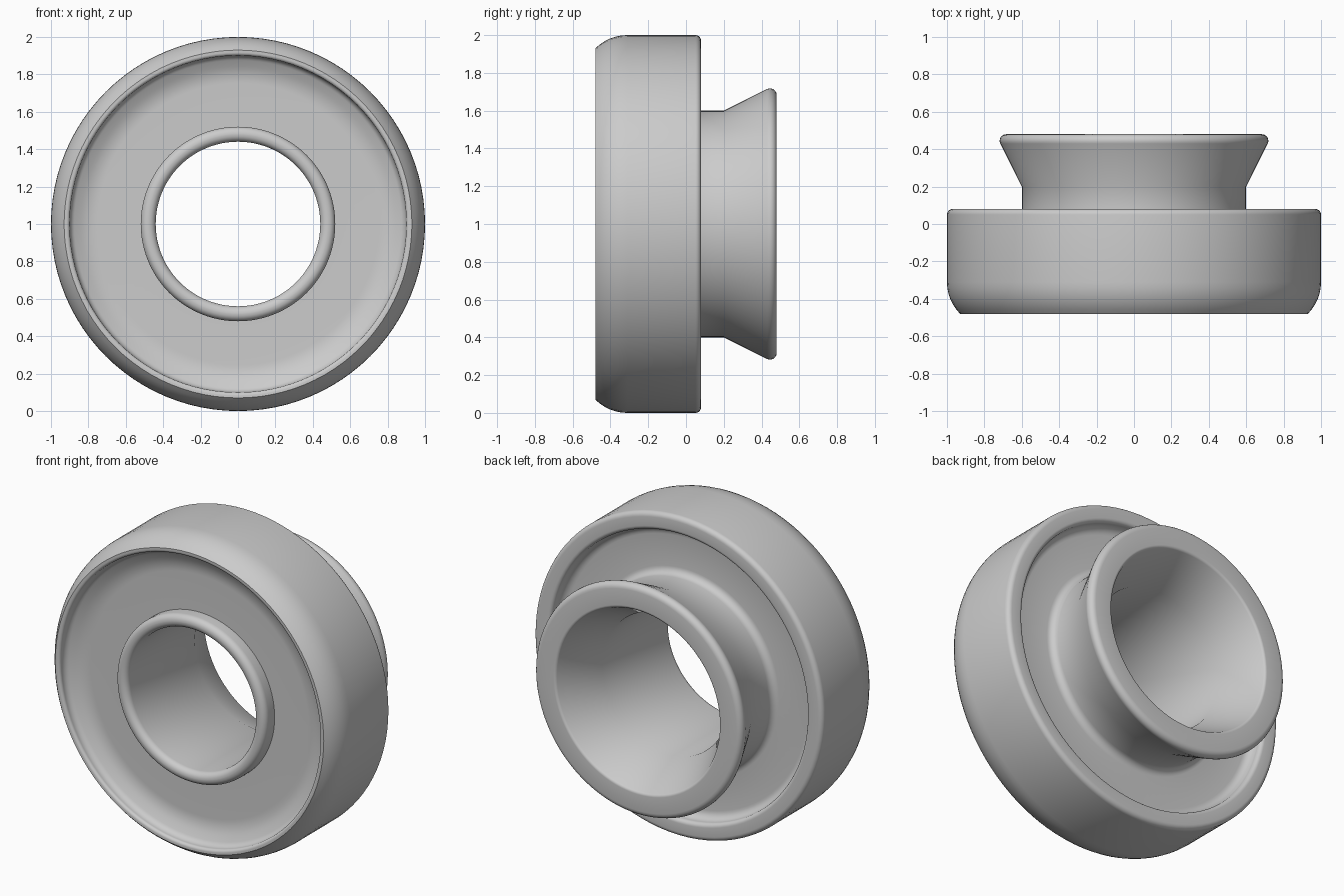
import bpy, bmesh, math
from mathutils import Vector, Matrix

old = bpy.data.objects.get("Cube")
if old:
    bpy.data.objects.remove(old, do_unlink=True)

SEGMENTS = 96


def make_material(name, colour):
    mat = bpy.data.materials.new(name)
    mat.use_nodes = True
    mat.diffuse_color = colour
    mat.node_tree.nodes["Principled BSDF"].inputs["Base Color"].default_value = colour
    return mat


def round_corners(corners, steps=6):
    """Closed (radius, y, fillet) outline with each corner replaced by an arc."""
    outline = []
    for i, (r, y, fillet) in enumerate(corners):
        p = Vector((r, y))
        if not fillet:
            outline.append(p)
            continue
        a = (Vector(corners[i - 1][:2]) - p).normalized()
        b = (Vector(corners[(i + 1) % len(corners)][:2]) - p).normalized()
        half = a.angle(b) / 2
        centre = p + (a + b).normalized() * fillet / math.sin(half)
        start = p + a * fillet / math.tan(half) - centre
        end = p + b * fillet / math.tan(half) - centre
        sweep = start.angle(end)
        for k in range(steps + 1):
            t = k / steps
            arc = (start * math.sin((1 - t) * sweep) + end * math.sin(t * sweep)) / math.sin(sweep)
            outline.append(centre + arc)
    return outline


def lathe(name, outline, mat):
    """Spin a closed outline about the y axis, at hub height."""
    bm = bmesh.new()
    verts = [bm.verts.new((p.x, p.y, 0)) for p in outline]
    edges = [bm.edges.new((v, verts[(i + 1) % len(verts)])) for i, v in enumerate(verts)]
    bmesh.ops.spin(bm, geom=verts + edges, cent=(0, 0, 0), axis=(0, 1, 0),
                   angle=math.tau, steps=SEGMENTS, use_duplicate=False)
    bmesh.ops.remove_doubles(bm, verts=bm.verts, dist=0.0005)
    bmesh.ops.recalc_face_normals(bm, faces=bm.faces)
    bmesh.ops.transform(bm, matrix=Matrix.Translation((0, 0, 1)), verts=bm.verts)
    mesh = bpy.data.meshes.new(name)
    bm.to_mesh(mesh)
    bm.free()
    mesh.materials.append(mat)
    obj = bpy.data.objects.new(name, mesh)
    bpy.context.collection.objects.link(obj)
    bpy.ops.object.select_all(action="DESELECT")
    obj.select_set(True)
    bpy.context.view_layer.objects.active = obj
    bpy.ops.object.shade_smooth_by_angle(angle=math.radians(35))
    return obj


grey = make_material("plain grey", (0.6, 0.6, 0.6, 1))

# One turned body: bore, front lip, dished front, tread, recessed back, flared collar
body = [
    (0.44, -0.475, 0.038),  # front lip, inside
    (0.52, -0.475, 0.038),  # front lip, outside
    (0.52, -0.38, 0),       # dish floor at the lip
    (0.80, -0.38, 0.20),    # dish floor starts to rise
    (0.90, -0.43, 0.045),   # dish wall
    (0.90, -0.48, 0.018),   # front rim, inside
    (0.93, -0.48, 0),       # front rim, outside
    (1.00, -0.41, 0.24),    # rounded shoulder
    (1.00, 0.08, 0.03),     # back edge of the tread
    (0.89, 0.08, 0.025),    # back rim, inside
    (0.89, 0.00, 0.05),     # back recess floor
    (0.60, 0.00, 0.045),    # fillet at the hub
    (0.60, 0.20, 0),        # hub neck
    (0.74, 0.48, 0.035),    # collar rim, outside
    (0.57, 0.48, 0.02),     # collar rim, inside
    (0.44, 0.20, 0),        # throat of the bore
]
lathe("wheel_body", round_corners(body), grey)
